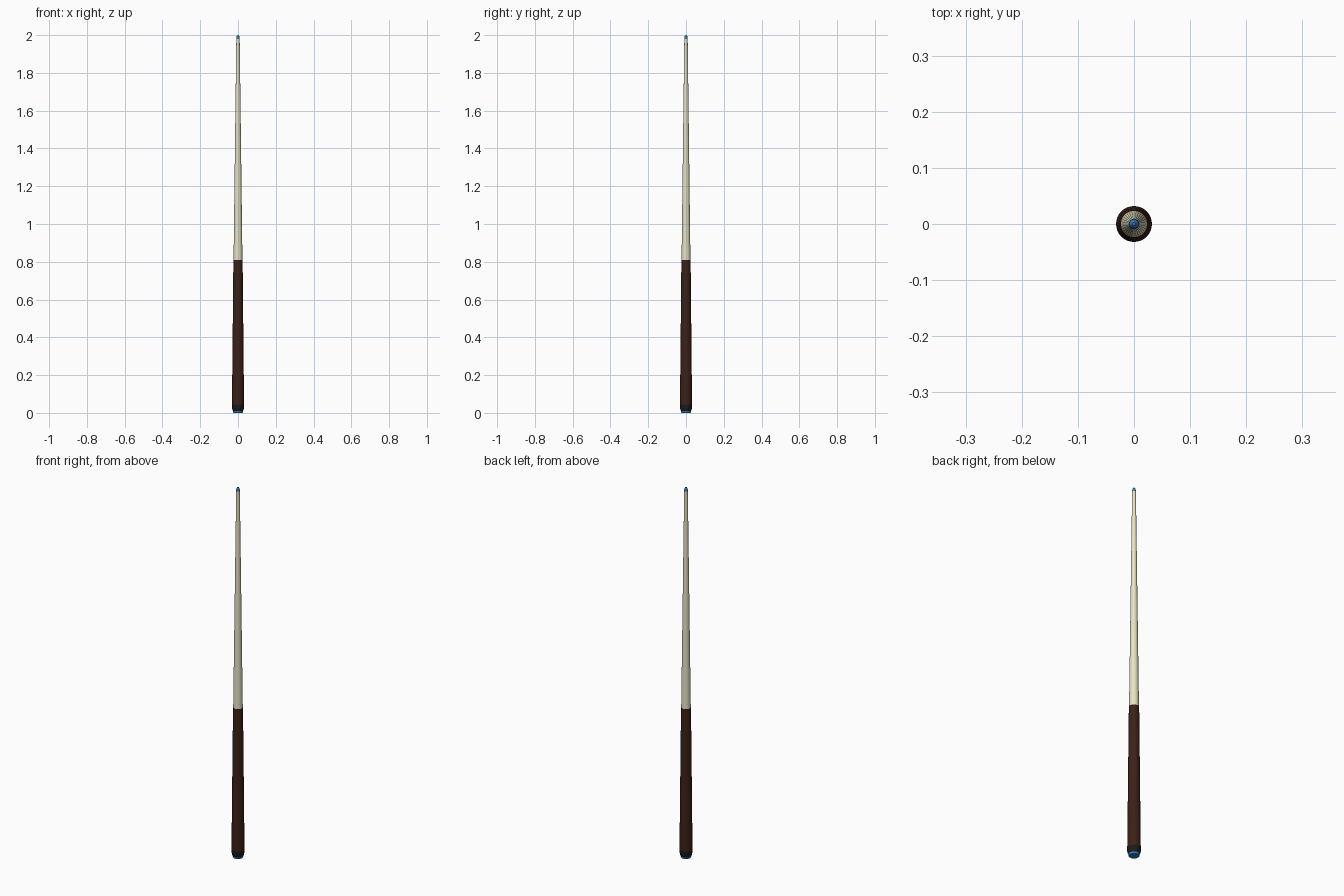
import bpy, bmesh, math

if "Cube" in bpy.data.objects:
    bpy.data.objects.remove(bpy.data.objects["Cube"])

SIDES = 32


def material(name, rgb):
    m = bpy.data.materials.new(name)
    m.diffuse_color = (*rgb, 1)
    m.use_nodes = True
    m.node_tree.nodes["Principled BSDF"].inputs["Base Color"].default_value = m.diffuse_color
    return m


def turned(name, profile, mat):
    """Revolve a (radius, z) profile about z and cap both ends."""
    bm = bmesh.new()
    rings = [[bm.verts.new((r * math.cos(2 * math.pi * i / SIDES),
                            r * math.sin(2 * math.pi * i / SIDES), z))
              for i in range(SIDES)] for r, z in profile]
    for a, b in zip(rings, rings[1:]):
        for i in range(SIDES):
            j = (i + 1) % SIDES
            bm.faces.new((a[i], a[j], b[j], b[i]))
    bm.faces.new(rings[0][::-1])
    bm.faces.new(rings[-1])
    mesh = bpy.data.meshes.new(name)
    bm.to_mesh(mesh)
    bm.free()
    mesh.materials.append(mat)
    obj = bpy.data.objects.new(name, mesh)
    bpy.context.collection.objects.link(obj)
    bpy.ops.object.select_all(action='DESELECT')
    obj.select_set(True)
    bpy.context.view_layer.objects.active = obj
    bpy.ops.object.shade_smooth_by_angle(angle=math.radians(30))
    return obj


black = material("black_rubber", (0.012, 0.01, 0.01))
blue = material("blue", (0.03, 0.2, 0.5))
brown = material("dark_wood", (0.045, 0.015, 0.008))
cream = material("pale_wood", (0.8, 0.77, 0.55))

# Butt end
turned("butt_pad", [(0.024, 0.0), (0.026, 0.003), (0.027, 0.01)], blue)
turned("butt_cap", [(0.027, 0.01), (0.030, 0.018), (0.032, 0.027), (0.032, 0.045)], black)

# Tapered handle and shaft
turned("handle", [(0.032, 0.045), (0.0245, 0.81)], brown)
turned("shaft", [(0.0235, 0.81), (0.009, 1.98)], cream)

# Rounded chalked tip
turned("tip", [(0.009, 1.98), (0.0085, 1.988), (0.0065, 1.995), (0.003, 2.0)], blue)
